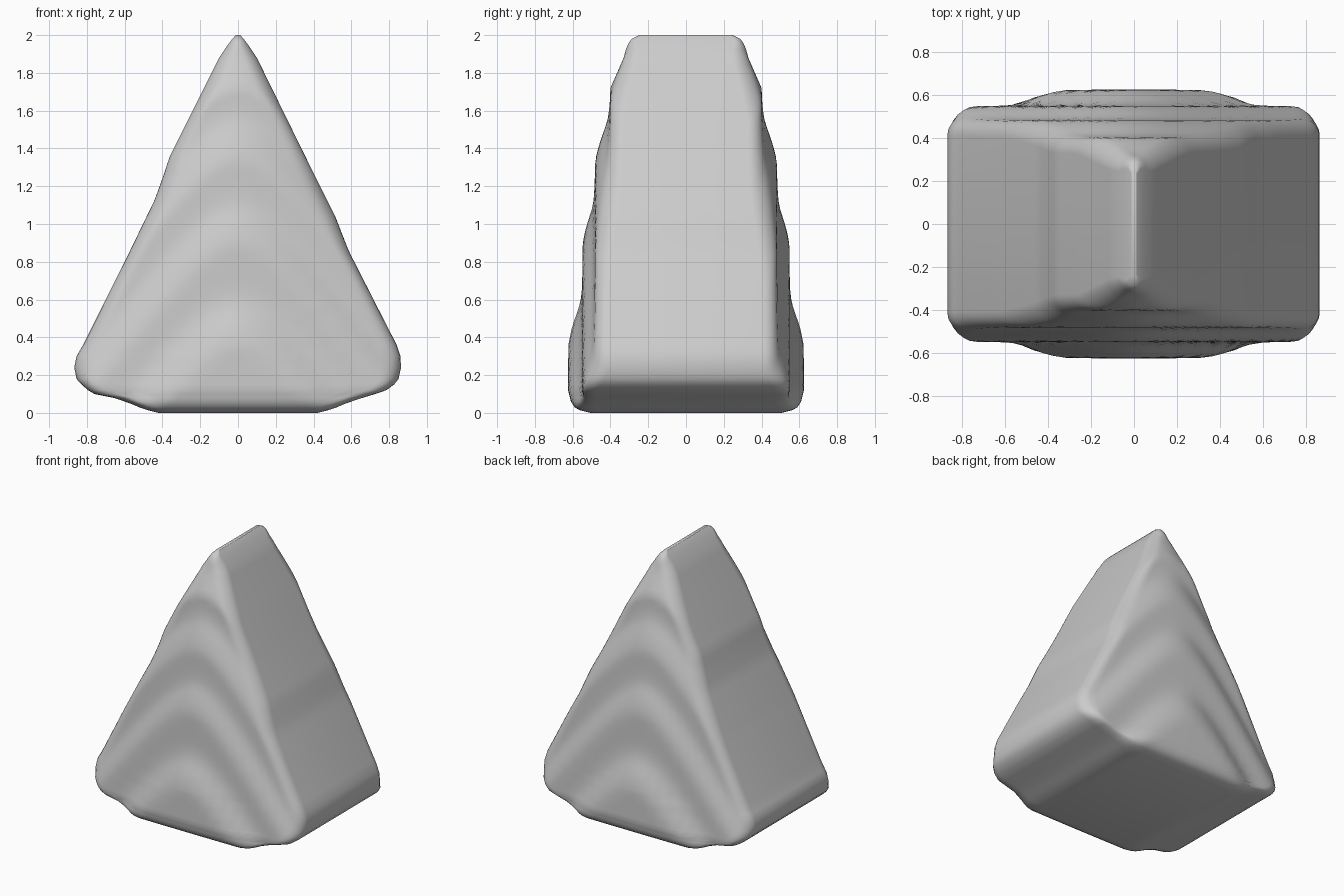
import bpy, bmesh, math

if "Cube" in bpy.data.objects:
    bpy.data.objects.remove(bpy.data.objects["Cube"])

# Outline curves: (height, value)
LEFT = [(0, .42), (.02, .5), (.05, .57), (.08, .66), (.10, .76), (.13, .81), (.18, .855), (.24, .867),
        (.30, .855), (.36, .82), (.8, .60), (1.13, .44), (1.27, .39), (1.35, .365), (1.88, .10),
        (1.94, .06), (1.98, .03), (2, .012)]
RIGHT = [(0, .42), (.02, .5), (.05, .57), (.08, .66), (.11, .76), (.13, .81), (.18, .85), (.24, .863),
         (.30, .86), (.36, .84), (.86, .585), (.95, .55), (1.04, .515), (1.3, .385), (1.88, .10),
         (1.94, .06), (1.98, .03), (2, .012)]
# Terraced half depth of the front and back faces
DEPTH = [(0, .625), (.36, .623), (.45, .605), (.58, .56), (.66, .55), (.90, .547), (.98, .53),
         (1.10, .492), (1.18, .485), (1.34, .48), (1.42, .46), (1.55, .415), (1.62, .405),
         (1.72, .40), (1.80, .365), (1.88, .33), (1.94, .32), (2.1, .31)]
# Rounding of the bottom and top rims
RIM = [(0, .12), (.015, .06), (.03, .035), (.06, .015), (.12, 0), (1.9, 0), (1.95, .01),
       (1.98, .03), (2, .07)]


def curve(points, z):
    if z <= points[0][0]:
        return points[0][1]
    for (a, va), (b, vb) in zip(points, points[1:]):
        if z <= b:
            return va + (vb - va) * (z - a) / (b - a)
    return points[-1][1]


def half_depth(x, z, edge, width):
    # terraces arch downwards away from the centre line
    arch = 1.3 * (math.hypot(x, .2) - .2)
    d = curve(DEPTH, z + arch) - curve(RIM, z)
    # rounded slanted edges
    r = min(.075, width * .5)
    if edge < r:
        d -= r - math.sqrt(max(0, r * r - (r - edge) ** 2))
    return d


heights = [0, .015, .03, .045, .06, .08, .10, .12, .15, .18, .21, .24, .27, .30, .33, .36]
heights += [.36 + .04 * i for i in range(1, 39)] + [1.92, 1.94, 1.96, 1.98, 1.99, 2]
heights = sorted(set(round(h, 3) for h in heights))
COLS = 32
# columns bunch up towards the slanted edges
ts = [-math.cos(math.pi * i / COLS) for i in range(COLS + 1)]

bm = bmesh.new()
rings = []
for z in heights:
    xl, xr = -curve(LEFT, z), curve(RIGHT, z)
    front, back = [], []
    for t in ts:
        x = xl + (xr - xl) * (t + 1) / 2
        d = half_depth(x, z, min(x - xl, xr - x), xr - xl)
        front.append(bm.verts.new((x, -d, z)))
        back.append(bm.verts.new((x, d, z)))
    rings.append(front + back[::-1])

n = len(rings[0])
for lo, hi in zip(rings, rings[1:]):
    for i in range(n):
        j = (i + 1) % n
        bm.faces.new((lo[i], lo[j], hi[j], hi[i]))
# flat base and narrow top ridge
for ring in (rings[0], rings[-1]):
    for i in range(COLS):
        bm.faces.new((ring[i], ring[i + 1], ring[n - 2 - i], ring[n - 1 - i]))
bmesh.ops.recalc_face_normals(bm, faces=bm.faces[:])

mesh = bpy.data.meshes.new("terraced_wedge")
bm.to_mesh(mesh)
bm.free()
wedge = bpy.data.objects.new("terraced_wedge", mesh)
bpy.context.collection.objects.link(wedge)

# Plain grey
grey = bpy.data.materials.new("plain grey")
grey.diffuse_color = (.6, .6, .6, 1)
grey.use_nodes = True
grey.node_tree.nodes["Principled BSDF"].inputs["Base Color"].default_value = grey.diffuse_color
mesh.materials.append(grey)

bpy.context.view_layer.objects.active = wedge
wedge.select_set(True)
bpy.ops.object.shade_smooth_by_angle(angle=math.radians(40))
